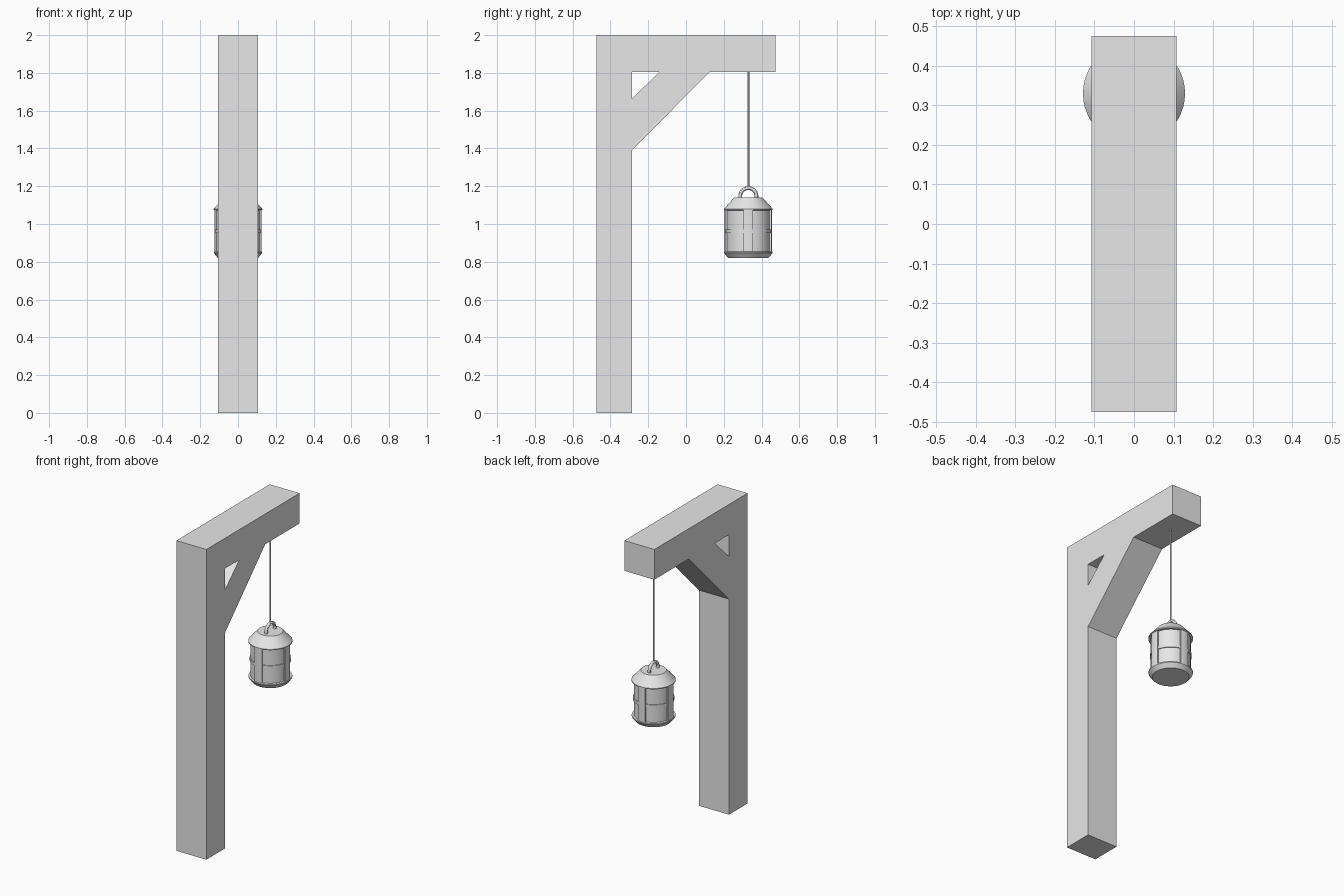
import bpy, bmesh
from math import pi, sin, cos, radians

cube = bpy.data.objects.get("Cube")
if cube:
    bpy.data.objects.remove(cube, do_unlink=True)

grey = bpy.data.materials.new("plain grey")
grey.use_nodes = True
grey.diffuse_color = (0.8, 0.8, 0.8, 1)
grey.node_tree.nodes["Principled BSDF"].inputs["Base Color"].default_value = (0.8, 0.8, 0.8, 1)

LANTERN_Y = 0.33


def finish(name, bm, smooth=True):
    bmesh.ops.recalc_face_normals(bm, faces=bm.faces)
    mesh = bpy.data.meshes.new(name)
    bm.to_mesh(mesh)
    bm.free()
    mesh.materials.append(grey)
    obj = bpy.data.objects.new(name, mesh)
    bpy.context.collection.objects.link(obj)
    if smooth:
        bpy.ops.object.select_all(action='DESELECT')
        obj.select_set(True)
        bpy.context.view_layer.objects.active = obj
        bpy.ops.object.shade_smooth_by_angle(angle=radians(30))
    return obj


def slab(name, profile, half_width):
    """Extrude a side profile of (y, z) points across x."""
    bm = bmesh.new()
    face = bm.faces.new([bm.verts.new((-half_width, y, z)) for y, z in profile])
    ext = bmesh.ops.extrude_face_region(bm, geom=[face])
    verts = [v for v in ext["geom"] if isinstance(v, bmesh.types.BMVert)]
    bmesh.ops.translate(bm, verts=verts, vec=(2 * half_width, 0, 0))
    return finish(name, bm, smooth=False)


def lathe(name, profile, steps=48):
    """Spin a profile of (radius, z) points about the lantern axis."""
    bm = bmesh.new()
    rings = [[bm.verts.new((r * cos(2 * pi * i / steps), LANTERN_Y + r * sin(2 * pi * i / steps), z))
              for i in range(steps)] for r, z in profile]
    for low, high in zip(rings, rings[1:]):
        for i in range(steps):
            j = (i + 1) % steps
            bm.faces.new((low[i], low[j], high[j], high[i]))
    bm.faces.new(rings[0])
    bm.faces.new(rings[-1])
    return finish(name, bm)


def curved_plate(name, centre, half_angle, r0, r1, z0, z1, steps=8):
    """Plate that wraps around the lantern body; angles in degrees."""
    bm = bmesh.new()
    rows = []
    for i in range(steps + 1):
        a = radians(centre - half_angle + 2 * half_angle * i / steps)
        rows.append([bm.verts.new((r * cos(a), LANTERN_Y + r * sin(a), z))
                     for r, z in ((r0, z0), (r1, z0), (r1, z1), (r0, z1))])
    for a, b in zip(rows, rows[1:]):
        for k in range(4):
            m = (k + 1) % 4
            bm.faces.new((a[k], a[m], b[m], b[k]))
    bm.faces.new(rows[0])
    bm.faces.new(rows[-1])
    return finish(name, bm)


# Timber frame: post and beam in one piece, with a diagonal brace
slab("post_and_beam", [(-0.475, 0), (-0.285, 0), (-0.285, 1.805), (0.475, 1.805),
                       (0.475, 2), (-0.475, 2)], 0.107)
slab("diagonal_brace", [(-0.285, 1.39), (0.125, 1.805), (-0.14, 1.805), (-0.285, 1.665)], 0.107)

# Rope
lathe("rope", [(0.005, 1.185), (0.005, 1.81)], 12)

# Lantern body, base and roof
lathe("lantern_body", [(0.116, 0.84), (0.116, 1.09)])
lathe("lantern_base", [(0.107, 0.82), (0.128, 0.846), (0.128, 0.853), (0.11, 0.856)])
lathe("lantern_roof", [(0.11, 1.072), (0.129, 1.074), (0.129, 1.08), (0.075, 1.14)])

# Cage: four upright straps with a middle band between them
for n in range(4):
    curved_plate(f"lantern_strap_{n + 1}", 90 * n, 12, 0.11, 0.125, 0.85, 1.078)
    curved_plate(f"lantern_band_{n + 1}", 90 * n + 45, 34, 0.11, 0.121, 0.952, 0.97, 12)

# Arched handle running front to back
bm = bmesh.new()
rings = []
for i in range(25):
    a = radians(-20 + 220 * i / 24)
    ring = []
    for k in range(12):
        t = 2 * pi * k / 12
        r = 0.043 + 0.01 * cos(t)
        ring.append(bm.verts.new((0.01 * sin(t), LANTERN_Y + r * cos(a), 1.147 + r * sin(a))))
    rings.append(ring)
for a, b in zip(rings, rings[1:]):
    for k in range(12):
        m = (k + 1) % 12
        bm.faces.new((a[k], a[m], b[m], b[k]))
bm.faces.new(rings[0])
bm.faces.new(rings[-1])
finish("lantern_handle", bm)
